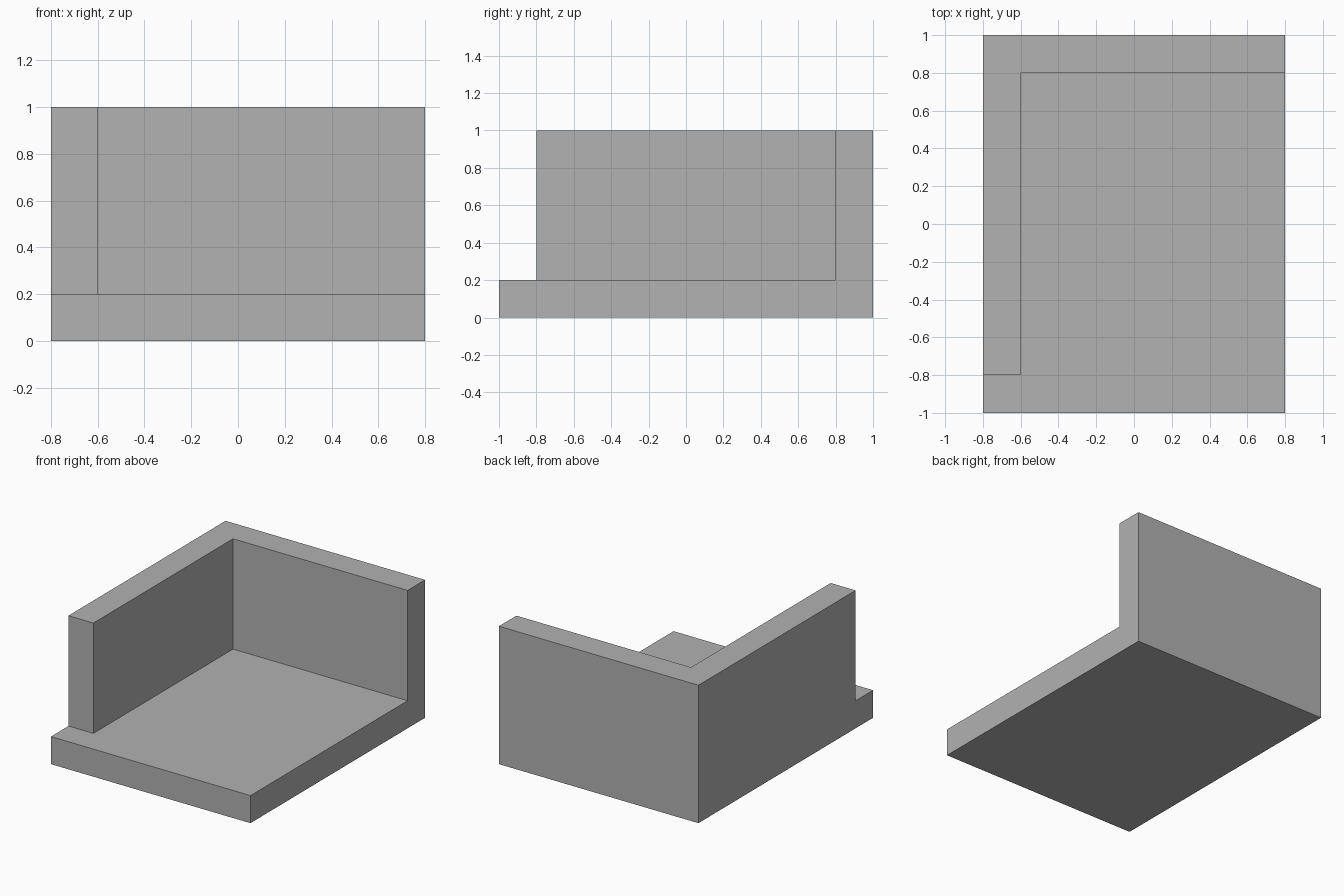
import bpy, bmesh

if "Cube" in bpy.data.objects:
    bpy.data.objects.remove(bpy.data.objects["Cube"])

grey = bpy.data.materials.new("grey")
grey.diffuse_color = (0.445, 0.445, 0.445, 1)
grey.use_nodes = True
grey.node_tree.nodes["Principled BSDF"].inputs["Base Color"].default_value = grey.diffuse_color

# Footprint split where the walls start
xs = [-0.8, -0.6, 0.8]
ys = [-1.0, -0.8, 0.8, 1.0]
bm = bmesh.new()
grid = [[bm.verts.new((x, y, 0)) for y in ys] for x in xs]
for i in range(len(xs) - 1):
    for j in range(len(ys) - 1):
        bm.faces.new((grid[i][j], grid[i + 1][j], grid[i + 1][j + 1], grid[i][j + 1]))


def raise_faces(faces, height, keep=False):
    """Extrude faces straight up and return the new top faces."""
    out = bmesh.ops.extrude_face_region(bm, geom=faces, use_keep_orig=keep)["geom"]
    verts = [g for g in out if isinstance(g, bmesh.types.BMVert)]
    bmesh.ops.translate(bm, verts=verts, vec=(0, 0, height))
    if not keep:
        bmesh.ops.delete(bm, geom=[f for f in faces if f.is_valid], context='FACES')
    return [g for g in out if isinstance(g, bmesh.types.BMFace)]


# Floor slab
top = raise_faces(bm.faces[:], 0.2, keep=True)

# Left wall and back wall, joined at the corner
walls = []
for f in top:
    c = f.calc_center_median()
    if c.y > 0.8 or (c.x < -0.6 and c.y > -0.8):
        walls.append(f)
raise_faces(walls, 0.8)

# Merge flat neighbours into single clean faces
bmesh.ops.recalc_face_normals(bm, faces=bm.faces[:])
bmesh.ops.dissolve_limit(bm, angle_limit=0.01, verts=bm.verts[:], edges=bm.edges[:])

mesh = bpy.data.meshes.new("floor_and_walls")
bm.to_mesh(mesh)
bm.free()
mesh.materials.append(grey)
bpy.context.collection.objects.link(bpy.data.objects.new("floor_and_walls", mesh))
